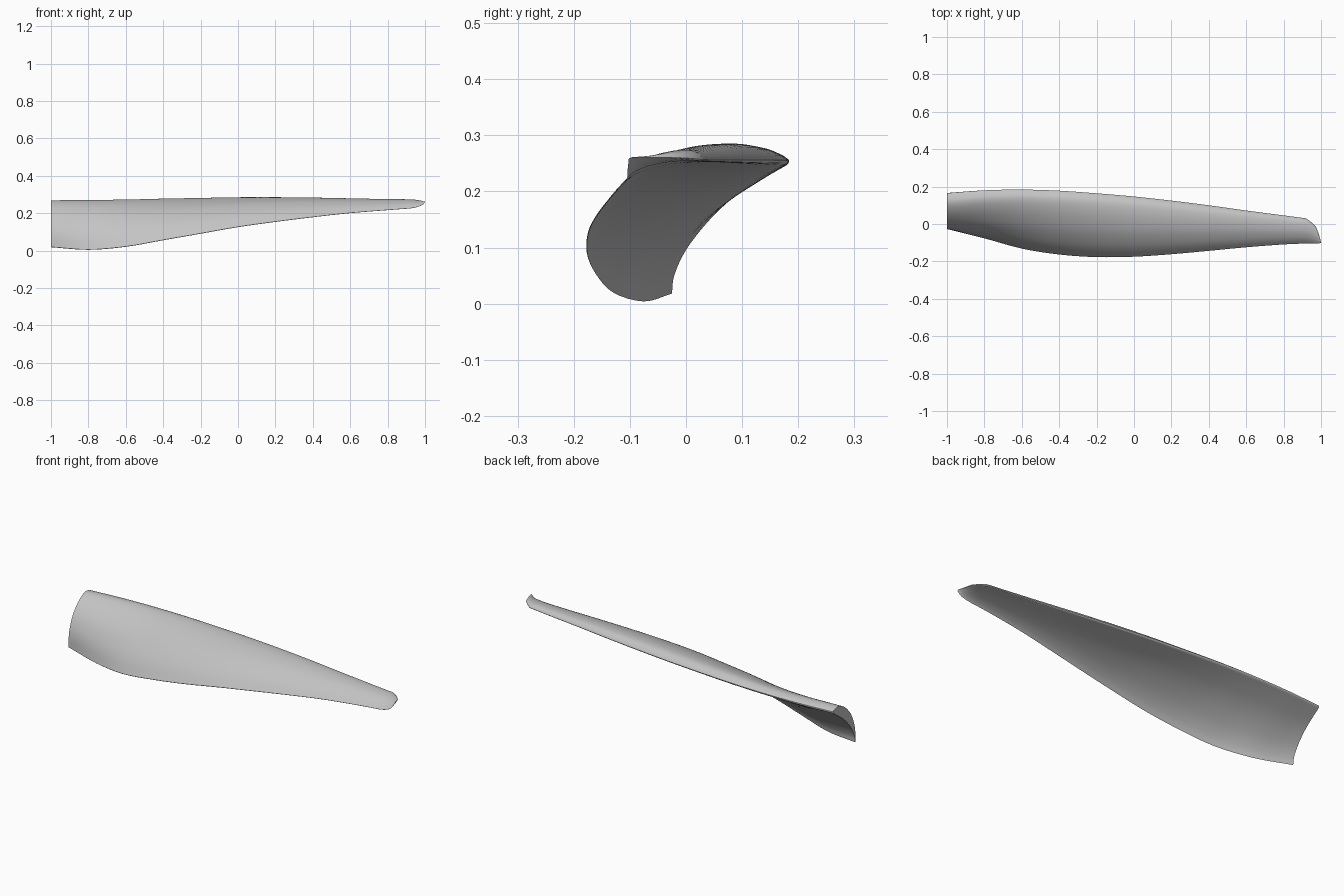
import bpy
import bmesh
from mathutils import Vector

cube = bpy.data.objects.get("Cube")
if cube:
    bpy.data.objects.remove(cube, do_unlink=True)

# Blade stations: span x, back edge y, back edge z, front edge y, front edge z, camber
STATIONS = [
    (-1.0, .165, .256, -.025, .018, 1.0),
    (-.8, .18, .256, -.075, .004, .82),
    (-.6, .184, .256, -.13, .02, .7),
    (-.4, .178, .256, -.162, .055, .7),
    (-.2, .164, .256, -.176, .09, .71),
    (0, .147, .256, -.174, .125, .75),
    (.2, .125, .256, -.161, .153, .78),
    (.4, .1, .256, -.143, .178, .8),
    (.6, .072, .256, -.124, .2, .8),
    (.8, .046, .256, -.109, .216, .8),
    (.92, .03, .257, -.104, .225, .8),
]
TIP = [
    (.95, .008, .259, -.104, .23, .75),
    (.975, -.018, .261, -.104, .238, .6),
    (.99, -.06, .261, -.103, .247, .5),
    (1.0, -.095, .261, -.102, .258, .3),
]
# Normalised section: (distance from back edge, height above chord)
UPPER = [(0, 0), (.015, .06), (.06, .14), (.15, .2), (.3, .243),
         (.5, .25), (.7, .2), (.85, .125), (1, .008)]
LOWER = [(1, 0), (.91, .055), (.75, .095), (.54, .098), (.36, .075),
         (.2, .034), (.08, 0), (.02, -.015), (0, 0)]


def smooth(points, steps):
    """Catmull-Rom curve through tuples of any length."""
    pts = [Vector(p) for p in points]
    padded = [2 * pts[0] - pts[1]] + pts + [2 * pts[-1] - pts[-2]]
    out = []
    for a, b, c, d in zip(padded, padded[1:], padded[2:], padded[3:]):
        for i in range(steps):
            t = i / steps
            out.append(b + (c - a) * (t / 2)
                       + (2 * a - 5 * b + 4 * c - d) * (t * t / 2)
                       + (3 * b - a - 3 * c + d) * (t ** 3 / 2))
    return out + [pts[-1]]


def section(station, profile):
    """Place the normalised section between the two blade edges."""
    x, back_y, back_z, front_y, front_z, camber = station
    dy, dz = front_y - back_y, front_z - back_z
    return [(x, back_y + dy * t + dz * h * camber,
             back_z + dz * t - dy * h * camber) for t, h in profile]


# Loft the sections into a closed blade
profile = smooth(UPPER, 4) + smooth(LOWER, 4)[:-1]
stations = smooth(STATIONS, 4) + [Vector(s) for s in TIP]
bm = bmesh.new()
rings = [[bm.verts.new(p) for p in section(s, profile)] for s in stations]
count = len(profile)
for near, far in zip(rings, rings[1:]):
    for i in range(count):
        j = (i + 1) % count
        bm.faces.new((near[i], near[j], far[j], far[i]))
bm.faces.new(rings[0])
bm.faces.new(rings[-1])
bmesh.ops.recalc_face_normals(bm, faces=bm.faces)
mesh = bpy.data.meshes.new("propeller_blade")
bm.to_mesh(mesh)
bm.free()

blade = bpy.data.objects.new("propeller_blade", mesh)
bpy.context.collection.objects.link(blade)

# Plain grey finish
grey = bpy.data.materials.new("light_grey")
grey.use_nodes = True
colour = (.55, .55, .55, 1)
grey.diffuse_color = colour
grey.node_tree.nodes["Principled BSDF"].inputs["Base Color"].default_value = colour
mesh.materials.append(grey)

bpy.ops.object.select_all(action="DESELECT")
blade.select_set(True)
bpy.context.view_layer.objects.active = blade
bpy.ops.object.shade_smooth_by_angle(angle=.6)
